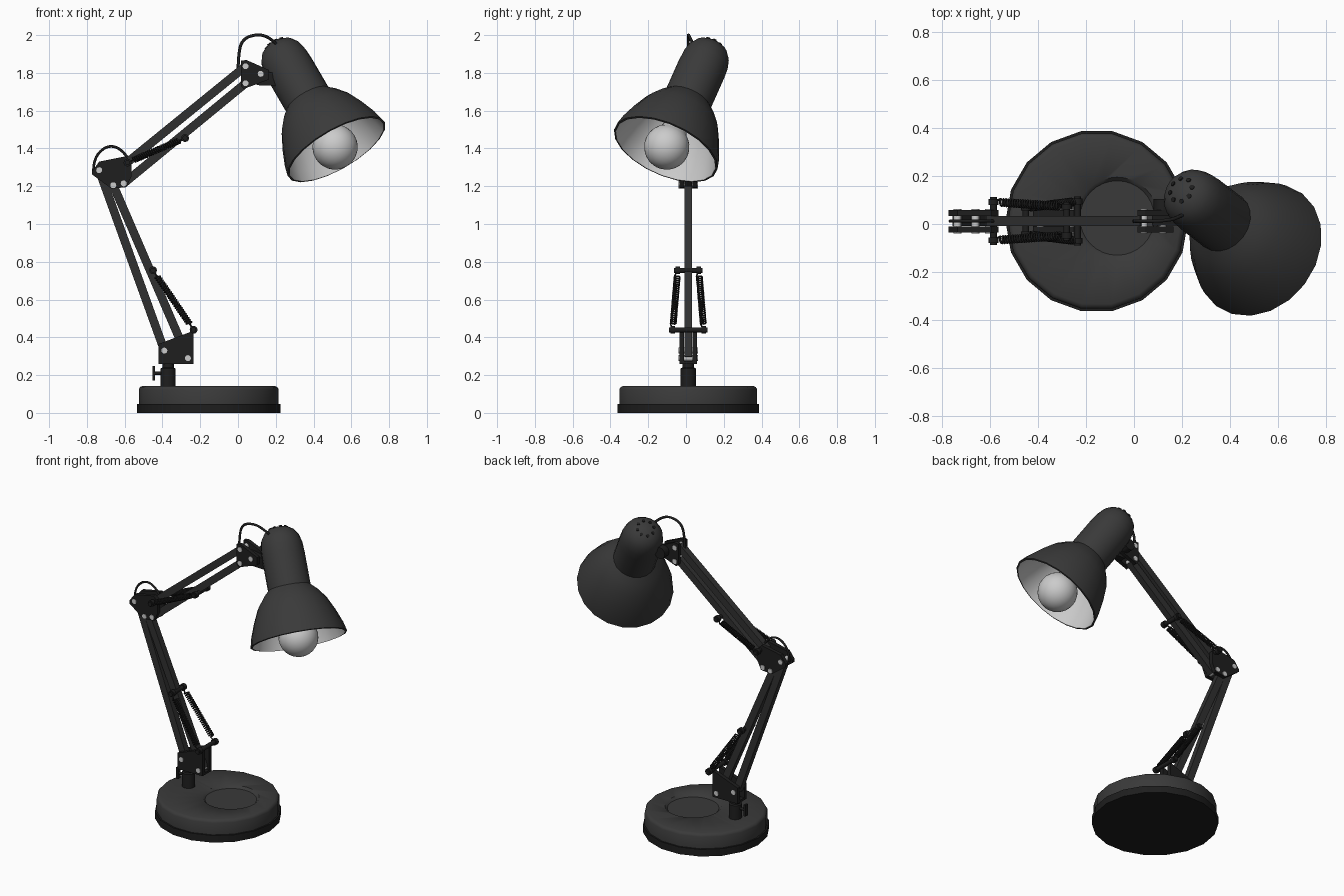
import bpy, bmesh
from math import sin, cos, pi, tau
from mathutils import Vector, Matrix

if "Cube" in bpy.data.objects:
    bpy.data.objects.remove(bpy.data.objects["Cube"])

Y = 0.012  # centre plane of the arm


def material(name, v):
    m = bpy.data.materials.new(name)
    m.diffuse_color = (v, v, v, 1)
    m.use_nodes = True
    m.node_tree.nodes["Principled BSDF"].inputs["Base Color"].default_value = m.diffuse_color
    return m


BLACK = material("black_plastic", 0.013)
DARK = material("dark_paint", 0.042)
ARM = material("arm_paint", 0.03)
LIGHT = material("light_metal", 0.6)
WHITE = material("white_glass", 0.75)


def finish(name, bm, mat, smooth=True, flip=False):
    bmesh.ops.remove_doubles(bm, verts=bm.verts, dist=1e-5)
    bmesh.ops.recalc_face_normals(bm, faces=bm.faces)
    if flip:
        bmesh.ops.reverse_faces(bm, faces=bm.faces)
    me = bpy.data.meshes.new(name)
    bm.to_mesh(me)
    bm.free()
    ob = bpy.data.objects.new(name, me)
    bpy.context.collection.objects.link(ob)
    me.materials.append(mat)
    if smooth:
        bpy.ops.object.select_all(action='DESELECT')
        ob.select_set(True)
        bpy.context.view_layer.objects.active = ob
        bpy.ops.object.shade_smooth_by_angle(angle=0.65)
    return ob


def lathe(name, profile, n, mat, origin, axis=(0, 0, 1), flip=False):
    """Spin (radius, height) points around an axis."""
    bm = bmesh.new()
    vs = [bm.verts.new((r, 0, h)) for r, h in profile]
    es = [bm.edges.new(p) for p in zip(vs, vs[1:])]
    bmesh.ops.spin(bm, geom=vs + es, cent=(0, 0, 0), axis=(0, 0, 1),
                   angle=tau, steps=n, use_merge=True)
    rot = Vector(axis).to_track_quat('Z', 'Y').to_matrix().to_4x4()
    bm.transform(Matrix.Translation(origin) @ rot)
    return finish(name, bm, mat, flip=flip)


def rod(name, a, b, r, mat, n=10):
    a, b = Vector(a), Vector(b)
    h = (b - a).length
    return lathe(name, [(0, 0), (r, 0), (r, h), (0, h)], n, mat, a, b - a)


def pin(name, x, z, half, r, mat, n=10):
    return rod(name, (x, Y - half, z), (x, Y + half, z), r, mat, n)


def prism(name, pts, y0, y1, mat):
    """Extrude an xz outline from y0 to y1."""
    bm = bmesh.new()
    f = bm.faces.new([bm.verts.new((x, y0, z)) for x, z in pts])
    ext = bmesh.ops.extrude_face_region(bm, geom=[f])
    bmesh.ops.translate(bm, vec=(0, y1 - y0, 0),
                        verts=[v for v in ext['geom'] if isinstance(v, bmesh.types.BMVert)])
    return finish(name, bm, mat, smooth=False)


def side_plates(name, pts):
    for s, side in ((-1, "front"), (1, "back")):
        prism(f"{name}_{side}", pts, Y + s * 0.022, Y + s * 0.047, BLACK)


def bar(name, a, b, w=0.045):
    a, b = Vector(a), Vector(b)
    d = (b - a).normalized()
    q = Vector((-d.y, d.x)) * w / 2
    prism(name, [a + q, b + q, b - q, a - q], Y - 0.021, Y + 0.021, ARM)


def wire(name, pts, r, mat, spline='POLY'):
    cu = bpy.data.curves.new(name, 'CURVE')
    cu.dimensions = '3D'
    cu.bevel_depth, cu.bevel_resolution, cu.use_fill_caps = r, 1, True
    sp = cu.splines.new(spline)
    sp.points.add(len(pts) - 1)
    for p, co in zip(sp.points, pts):
        p.co = (*co, 1)
    if spline == 'NURBS':
        sp.use_endpoint_u, sp.order_u = True, 3
    cu.materials.append(mat)
    bpy.context.collection.objects.link(bpy.data.objects.new(name, cu))


def spring(name, a, b, turns=24, r=0.015):
    a, b = Vector(a), Vector(b)
    d = b - a
    rot = d.to_track_quat('Z', 'Y')
    pts = [a]
    for i in range(turns * 10 + 1):
        t = i / (turns * 10)
        ang = t * turns * tau
        pts.append(a + d * (0.1 + 0.8 * t) + rot @ Vector((r * cos(ang), r * sin(ang), 0)))
    wire(name, pts + [b], 0.0045, BLACK)


# Base: foot ring and weighted disc with a shallow dish
base_at = (-0.155, Y, 0)
lathe("base_foot", [(0, 0), (0.38, 0), (0.38, 0.047), (0, 0.047)], 18, BLACK, base_at)
disc = lathe("base_disc", [(0, 0.045), (0.37, 0.045), (0.37, 0.125), (0.363, 0.137),
                           (0.35, 0.143), (0, 0.143)], 18, DARK, base_at)
cutter = lathe("dish_cutter", [(0, 0.128), (0.155, 0.128), (0.18, 0.153), (0, 0.153)],
               32, DARK, (-0.07, 0.025, 0))
cutter.hide_render = True
cut = disc.modifiers.new("dish", 'BOOLEAN')
cut.operation, cut.object = 'DIFFERENCE', cutter
bpy.context.view_layer.objects.active = disc
bpy.ops.object.modifier_apply(modifier="dish")
bpy.data.objects.remove(cutter)

# Post and thumb screw
lathe("post", [(0, 0.14), (0.04, 0.14), (0.04, 0.235), (0.03, 0.24), (0.03, 0.28), (0, 0.28)],
      16, BLACK, (-0.37, Y, 0))
rod("screw_shaft", (-0.45, Y, 0.21), (-0.39, Y, 0.21), 0.009, BLACK)
prism("screw_grip", [(-0.453, 0.172), (-0.44, 0.172), (-0.44, 0.248), (-0.453, 0.248)],
      Y - 0.012, Y + 0.012, BLACK)

# Lower bracket
side_plates("lower_bracket", [(-0.42, 0.26), (-0.235, 0.26), (-0.235, 0.435), (-0.42, 0.365)])
prism("lower_bracket_floor", [(-0.42, 0.26), (-0.235, 0.26), (-0.235, 0.275), (-0.42, 0.275)],
      Y - 0.03, Y + 0.03, BLACK)

# Arm bars
bar("lower_arm_rear", (-0.39, 0.33), (-0.735, 1.285))
bar("lower_arm_front", (-0.265, 0.29), (-0.66, 1.205))
bar("upper_arm_top", (-0.6, 1.315), (0.04, 1.835))
bar("upper_arm_bottom", (-0.605, 1.215), (0.04, 1.745))

# Elbow and head brackets
side_plates("elbow_plate", [(-0.772, 1.28), (-0.735, 1.33), (-0.595, 1.358), (-0.565, 1.33),
                            (-0.565, 1.25), (-0.59, 1.195), (-0.67, 1.187), (-0.772, 1.262)])
side_plates("head_bracket", [(0.015, 1.865), (0.045, 1.868), (0.165, 1.815), (0.165, 1.765),
                             (0.03, 1.715), (0.015, 1.73)])
prism("head_tongue", [(0.075, 1.82), (0.19, 1.8), (0.24, 1.79), (0.24, 1.73), (0.1, 1.735)],
      Y - 0.018, Y + 0.024, BLACK)
pin("head_knob_shaft", 0.12, 1.795, 0.05, 0.014, BLACK)
rod("head_knob", (0.12, 0.055, 1.795), (0.12, 0.105, 1.795), 0.038, BLACK, 12)

# Light pivot bolts
for i, (x, z) in enumerate([(-0.39, 0.33), (-0.265, 0.29), (-0.735, 1.285), (-0.66, 1.205),
                            (-0.605, 1.215), (0.04, 1.835), (0.04, 1.745), (0.12, 1.795)]):
    pin(f"bolt_{i}", x, z, 0.051, 0.016, LIGHT, 12)

# Spring pins and springs: (start x, z, half spread), (end x, z, half spread)
for name, (ax, az, ah), (bx, bz, bh) in (
        ("lower", (-0.235, 0.44, 0.082), (-0.45, 0.755, 0.056)),
        ("upper", (-0.585, 1.325, 0.08), (-0.28, 1.455, 0.06))):
    for end, x, z, h in (("start", ax, az, ah), ("end", bx, bz, bh)):
        pin(f"{name}_spring_pin_{end}", x, z, h + 0.02, 0.014, BLACK)
        for s in (-1, 1):
            y = Y + s * h
            rod(f"{name}_spring_collar_{end}", (x, y - 0.012, z), (x, y + 0.012, z),
                0.021, BLACK, 12)
    for s in (-1, 1):
        spring(f"{name}_spring", (ax, Y + s * ah, az), (bx, Y + s * bh, bz))

# Cable loops
wire("elbow_cable", [(x, Y, z) for x, z in ((-0.765, 1.28), (-0.765, 1.35), (-0.69, 1.42),
     (-0.61, 1.395), (-0.57, 1.33))], 0.007, BLACK, 'NURBS')
wire("head_cable", [(0.0, Y, 1.78), (0.0, Y, 1.88), (0.02, Y, 1.98), (0.11, Y, 2.008),
     (0.18, Y + 0.01, 1.98), (0.225, Y + 0.04, 1.93)], 0.008, BLACK, 'NURBS')

# Shade, lining, bulb and socket, all along one tilted axis
head = Vector((0.253, 0.098, 1.855))
aim = Vector((0.47, -0.36, -0.806)).normalized()
bell = [(0.13, 0.25), (0.165, 0.285), (0.21, 0.345), (0.25, 0.43), (0.282, 0.515), (0.295, 0.57)]
lathe("shade", [(0, -0.13), (0.05, -0.122), (0.09, -0.098), (0.115, -0.06), (0.127, -0.01),
                (0.13, 0.05)] + bell + [(0.284, 0.572)], 20, DARK, head, aim)
lathe("shade_lining", [(0, 0.0), (0.115, 0.0), (0.118, 0.25)] +
      [(r - 0.011, t + 0.003) for r, t in bell[1:]], 20, WHITE, head, aim, flip=True)
lathe("bulb", [(0, 0.675)] + [(0.12 * sin(a), 0.555 + 0.12 * cos(a))
      for a in (pi * i / 14 for i in range(1, 12))] + [(0.055, 0.40), (0.045, 0.33), (0, 0.33)],
      28, WHITE, head, aim)
rod("socket", head, head + aim * 0.34, 0.06, WHITE, 16)

# Vent holes on the dome
rot = aim.to_track_quat('Z', 'Y')
for i in range(8):
    a = i * tau / 8
    c = head + rot @ Vector((0.052 * cos(a), 0.052 * sin(a), -0.123))
    n = rot @ Vector((0.4 * cos(a), 0.4 * sin(a), -1)).normalized()
    rod(f"vent_{i}", c - n * 0.004, c + n * 0.002, 0.01, BLACK, 8)
